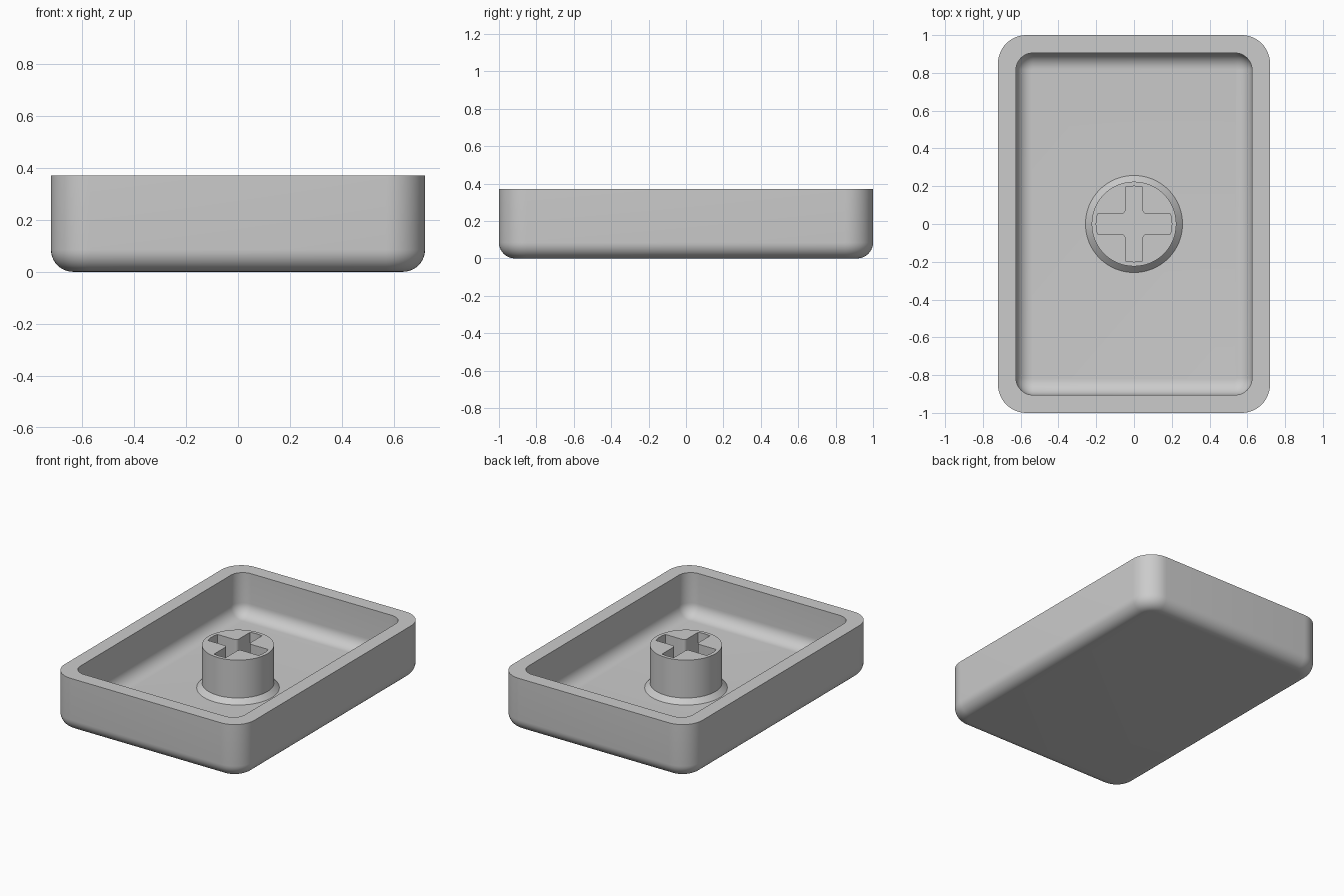
import bpy, bmesh
from math import sin, cos, pi, asin, acos

if "Cube" in bpy.data.objects:
    bpy.data.objects.remove(bpy.data.objects["Cube"], do_unlink=True)

HEIGHT, FLOOR = 0.37, 0.077

grey = bpy.data.materials.new("plain_grey")
grey.use_nodes = True
GREY = (0.6, 0.6, 0.6, 1)
grey.diffuse_color = GREY
grey.node_tree.nodes["Principled BSDF"].inputs["Base Color"].default_value = GREY


def arc(cx, cy, r, a0, a1, n):
    return [(cx + r * cos(a0 + (a1 - a0) * i / n), cy + r * sin(a0 + (a1 - a0) * i / n))
            for i in range(n + 1)]


def rounded_rect(hx, hy, r):
    pts = []
    for k, (sx, sy) in enumerate([(1, 1), (-1, 1), (-1, -1), (1, -1)]):
        pts += arc(sx * (hx - r), sy * (hy - r), r, k * pi / 2, (k + 1) * pi / 2, 12)
    return pts


def loft(name, sections):
    """Skin a stack of (outline, z) sections and cap both ends."""
    bm = bmesh.new()
    rings = [[bm.verts.new((x, y, z)) for x, y in pts] for pts, z in sections]
    for a, b in zip(rings, rings[1:]):
        for i in range(len(a)):
            j = (i + 1) % len(a)
            bm.faces.new((a[i], a[j], b[j], b[i]))
    bm.faces.new(rings[0][::-1])
    bm.faces.new(rings[-1])
    bmesh.ops.recalc_face_normals(bm, faces=bm.faces)
    mesh = bpy.data.meshes.new(name)
    bm.to_mesh(mesh)
    bm.free()
    mesh.materials.append(grey)
    obj = bpy.data.objects.new(name, mesh)
    bpy.context.collection.objects.link(obj)
    return obj


def select_only(obj):
    bpy.ops.object.select_all(action="DESELECT")
    obj.select_set(True)
    bpy.context.view_layer.objects.active = obj


# Shell: rounded outside, flat rim, then down the inside to a filleted floor
STEPS, FILLET = 10, 0.085
outer, inner = [], []
for i in range(STEPS + 1):
    t = pi / 2 * i / STEPS
    inset, rise = FILLET * (1 - sin(t)), FILLET * (1 - cos(t))
    outer.append((rounded_rect(0.72 - inset, 1 - inset, 0.15 - inset), rise))
    inner.append((rounded_rect(0.625 - inset, 0.905 - inset, 0.09 - inset), FLOOR + rise))
outer.append((rounded_rect(0.72, 1, 0.15), HEIGHT))
inner.append((rounded_rect(0.625, 0.905, 0.09), HEIGHT))
shell = loft("shell", outer + inner[::-1])

# Stem: round post with a chamfered foot
stem = loft("stem", [(arc(0, 0, r, 0, 2 * pi * 95 / 96, 95), z) for r, z in
                     [(0.257, 0.05), (0.257, FLOOR), (0.224, 0.11), (0.224, HEIGHT)]])

# Cross-shaped socket: one quarter outline, mirrored round
REACH, HALF_X, HALF_Y, SOFT = 0.2, 0.045, 0.053, 0.022
quarter = (arc(0, 0, REACH, 0, asin(HALF_Y / REACH), 4)
           + arc(HALF_X + SOFT, HALF_Y + SOFT, SOFT, 1.5 * pi, pi, 5)
           + arc(0, 0, REACH, acos(HALF_X / REACH), pi / 2, 4))
half = quarter + [(-x, y) for x, y in quarter[-2::-1]]
cross = half + [(x, -y) for x, y in half[-2:0:-1]]
cutter = loft("socket_cutter", [(cross, FLOOR + 0.003), (cross, HEIGHT + 0.1)])
cutter.hide_render = True

cut = stem.modifiers.new("socket", "BOOLEAN")
cut.operation = "DIFFERENCE"
cut.solver = "EXACT"
cut.object = cutter
select_only(stem)
bpy.ops.object.modifier_apply(modifier=cut.name)
bpy.data.objects.remove(cutter, do_unlink=True)

for obj in (shell, stem):
    select_only(obj)
    bpy.ops.object.shade_smooth_by_angle(angle=pi / 6)
